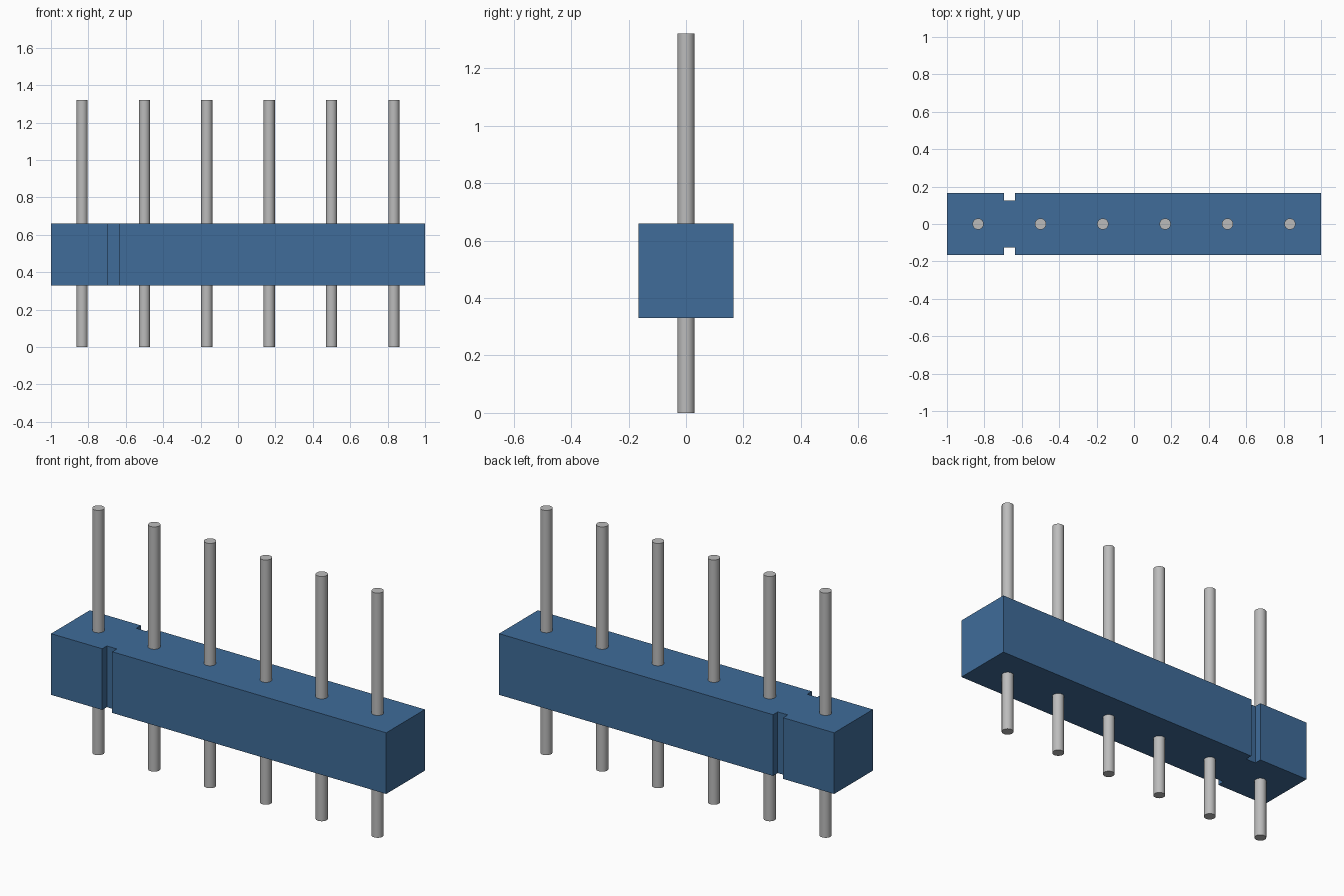
import bpy, bmesh

cube = bpy.data.objects.get("Cube")
if cube:
    bpy.data.objects.remove(cube, do_unlink=True)


def material(name, rgb):
    m = bpy.data.materials.new(name)
    m.use_nodes = True
    m.diffuse_color = (*rgb, 1)
    m.node_tree.nodes["Principled BSDF"].inputs["Base Color"].default_value = (*rgb, 1)
    return m


blue = material("blue plastic", (0.05, 0.15, 0.32))
metal = material("grey metal", (0.5, 0.5, 0.5))

HALF_W, Z0, Z1 = 0.165, 0.33, 0.66
NOTCH_L, NOTCH_R, NOTCH_Y = -0.695, -0.635, 0.125

# Housing: top outline with a notch front and back, extruded upwards
front = [(-1, -HALF_W), (NOTCH_L, -HALF_W), (NOTCH_L, -NOTCH_Y),
         (NOTCH_R, -NOTCH_Y), (NOTCH_R, -HALF_W), (1, -HALF_W)]
outline = front + [(x, -y) for x, y in reversed(front)]
bm = bmesh.new()
base = bm.faces.new([bm.verts.new((x, y, Z0)) for x, y in outline])
top = bmesh.ops.extrude_face_region(bm, geom=[base], use_keep_orig=True)
bmesh.ops.translate(bm, vec=(0, 0, Z1 - Z0),
                    verts=[g for g in top["geom"] if isinstance(g, bmesh.types.BMVert)])
bmesh.ops.recalc_face_normals(bm, faces=bm.faces)
mesh = bpy.data.meshes.new("housing")
bm.to_mesh(mesh)
bm.free()
mesh.materials.append(blue)
housing = bpy.data.objects.new("housing", mesh)
bpy.context.collection.objects.link(housing)

# Pins: six evenly spaced round posts through the housing
PIN_HEIGHT = 1.32
for i in range(6):
    bpy.ops.mesh.primitive_cylinder_add(vertices=24, radius=0.03, depth=PIN_HEIGHT,
                                        location=((i - 2.5) / 3, 0, PIN_HEIGHT / 2))
    pin = bpy.context.object
    pin.name = f"pin_{i + 1}"
    pin.data.materials.append(metal)
    bpy.ops.object.shade_smooth_by_angle()
